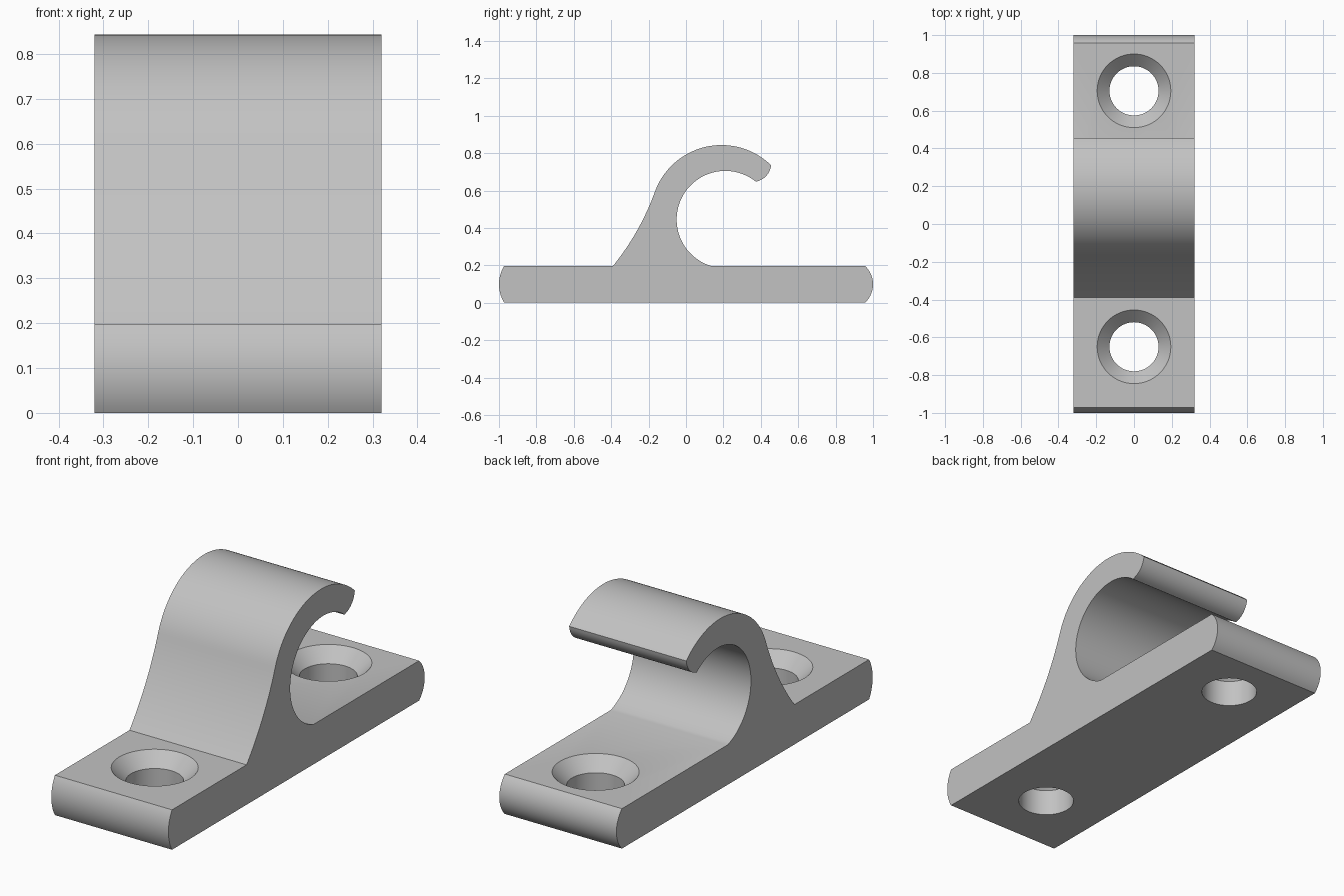
import bpy, bmesh
from math import sin, cos, pi, radians, atan2
from mathutils import Vector

cube = bpy.data.objects.get("Cube")
if cube:
    bpy.data.objects.remove(cube, do_unlink=True)

HALF_WIDTH = 0.32
BASE_TOP = 0.197
SIDES = 64

grey = bpy.data.materials.new("light_grey")
grey.use_nodes = True
colour = (0.54, 0.54, 0.54, 1)
grey.diffuse_color = colour
grey.node_tree.nodes["Principled BSDF"].inputs["Base Color"].default_value = colour


def arc(centre, radius, start, end, steps):
    """Points on a circle in a plane, angles in degrees."""
    angles = [radians(start + (end - start) * i / steps) for i in range(steps + 1)]
    return [(centre[0] + radius * cos(a), centre[1] + radius * sin(a)) for a in angles]


def bulge(a, b, sagitta, steps):
    """Arc from a to b, bowed to the right of travel (left if negative)."""
    a, b = Vector(a), Vector(b)
    along = (b - a).normalized()
    side = Vector((along.y, -along.x))
    half = (b - a).length / 2
    spread = 2 * atan2(sagitta, half)
    radius = half / sin(spread)
    centre = (a + b) / 2 + side * (sagitta - radius)
    angles = [spread * (2 * i / steps - 1) for i in range(steps + 1)]
    return [tuple(centre + radius * (side * cos(t) + along * sin(t))) for t in angles]


def closed_loft(name, rings):
    """Closed solid through matching rings of points, capped at both ends."""
    bm = bmesh.new()
    rings = [[bm.verts.new(p) for p in ring] for ring in rings]
    for low, high in zip(rings, rings[1:]):
        for i in range(len(low)):
            j = (i + 1) % len(low)
            bm.faces.new((low[i], low[j], high[j], high[i]))
    bm.faces.new(rings[0][::-1])
    bm.faces.new(rings[-1])
    bm.normal_update()
    mesh = bpy.data.meshes.new(name)
    bm.to_mesh(mesh)
    bm.free()
    mesh.materials.append(grey)
    obj = bpy.data.objects.new(name, mesh)
    bpy.context.scene.collection.objects.link(obj)
    return obj


# Side outline of base and hook, counter-clockwise
outline = bulge((0.957, 0), (0.957, BASE_TOP), 0.043, 16)
outline += arc((0.21, 0.445), 0.26, 252.5, 51, 56)
outline += bulge((0.374, 0.648), (0.455, 0.735), 0.02, 10)[1:]
outline += arc((0.19, 0.464), 0.379, 45.6, 160, 40)[1:]
outline += bulge((-0.166, 0.594), (-0.39, BASE_TOP), -0.019, 16)[1:]
outline += bulge((-0.972, BASE_TOP), (-0.972, 0), 0.028, 16)

# Base and hook across the full width
clip = closed_loft("hook_clip", [[(x, y, z) for y, z in outline]
                                 for x in (-HALF_WIDTH, HALF_WIDTH)])

# Countersunk screw holes
hole_profile = [(0.13, -0.1), (0.13, BASE_TOP - 0.065), (0.225, BASE_TOP + 0.03)]
bpy.context.view_layer.objects.active = clip
clip.select_set(True)
for hole_y in (-0.65, 0.705):
    cutter = closed_loft("screw_hole_cutter", [
        [(x, y, z) for x, y in arc((0, hole_y), r, 0, 360, SIDES)[:-1]]
        for r, z in hole_profile])
    cutter.hide_render = True
    cut = clip.modifiers.new("screw_hole", "BOOLEAN")
    cut.operation = "DIFFERENCE"
    cut.solver = "EXACT"
    cut.object = cutter
    bpy.ops.object.modifier_apply(modifier=cut.name)
    bpy.data.objects.remove(cutter, do_unlink=True)

# Smooth curved walls, keep crisp edges
bpy.ops.object.shade_smooth_by_angle(angle=radians(25))
